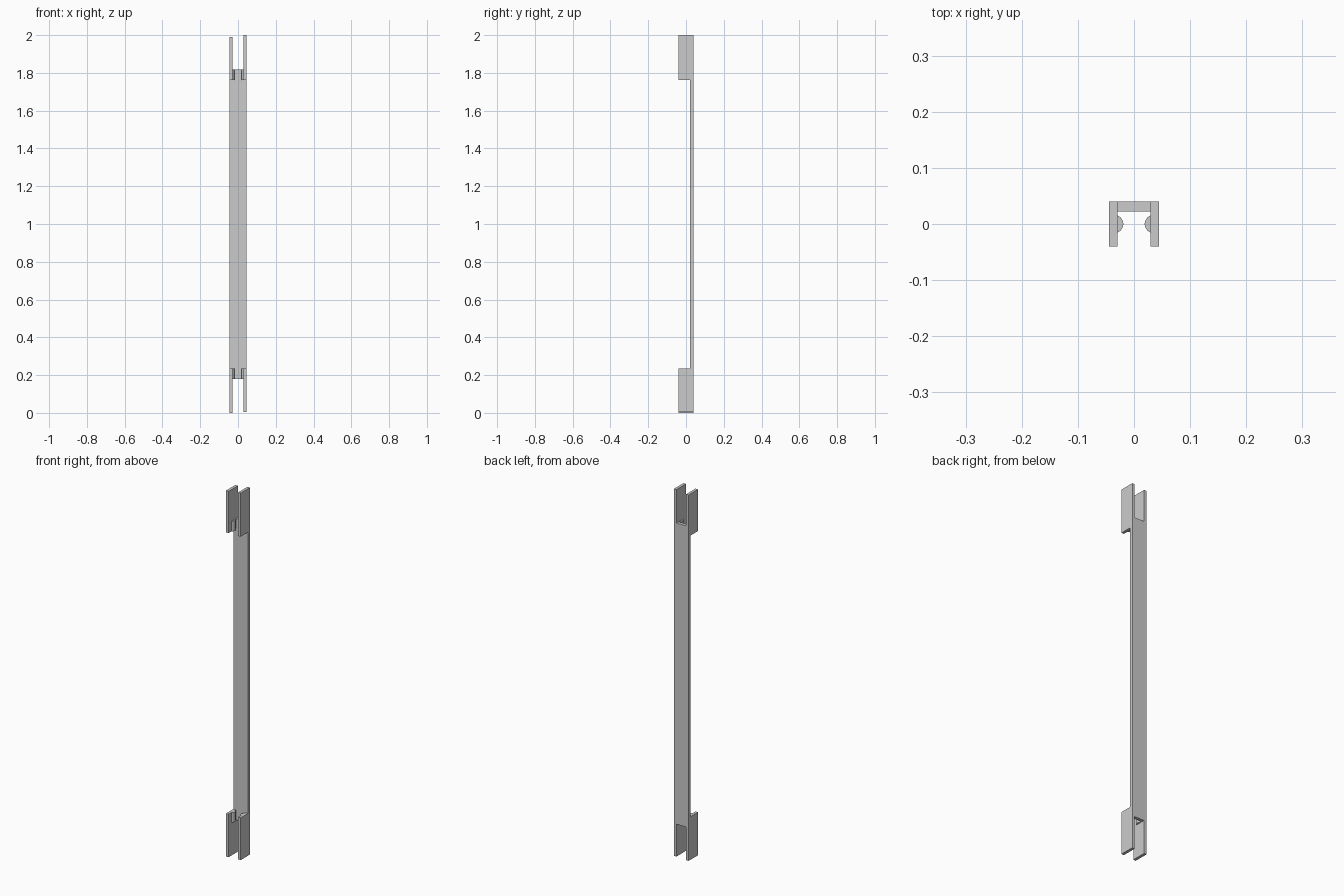
import bpy, bmesh, math

if "Cube" in bpy.data.objects:
    bpy.data.objects.remove(bpy.data.objects["Cube"])

IN, OUT = 0.029, 0.0442      # inner and outer x of the side rails
FRONT, WEB, BACK = -0.04, 0.0225, 0.04
LOW, HIGH = 0.234, 1.763     # where the fork cheeks start and end
WEB_LOW, WEB_HIGH = 0.18, 1.818


def prism(name, points, direction, smooth=False):
    """Extrude a closed planar outline along a direction."""
    bm = bmesh.new()
    face = bm.faces.new([bm.verts.new(p) for p in points])
    ext = bmesh.ops.extrude_face_region(bm, geom=[face], use_keep_orig=True)
    moved = [g for g in ext["geom"] if isinstance(g, bmesh.types.BMVert)]
    bmesh.ops.translate(bm, verts=moved, vec=direction)
    bmesh.ops.recalc_face_normals(bm, faces=bm.faces)
    mesh = bpy.data.meshes.new(name)
    bm.to_mesh(mesh)
    bm.free()
    obj = bpy.data.objects.new(name, mesh)
    bpy.context.collection.objects.link(obj)
    if smooth:
        bpy.ops.object.select_all(action='DESELECT')
        obj.select_set(True)
        bpy.context.view_layer.objects.active = obj
        bpy.ops.object.shade_smooth_by_angle(angle=math.radians(30))
    return obj


# Central flat web between the rails
prism("web_plate", [(-IN, WEB, WEB_LOW), (IN, WEB, WEB_LOW),
                    (IN, BACK, WEB_LOW), (-IN, BACK, WEB_LOW)],
      (0, 0, WEB_HIGH - WEB_LOW))

for side, label, z0, z1 in ((-1, "left", 0.0, 1.99), (1, "right", 0.004, 2.0)):
    # C-shaped rail: deep fork cheeks at both ends, thin in the middle
    outline = [(FRONT, z0), (BACK, z0), (BACK, z1), (FRONT, z1),
               (FRONT, HIGH), (WEB, HIGH), (WEB, LOW), (FRONT, LOW)]
    prism(label + "_rail", [(side * IN, y, z) for y, z in outline],
          (side * (OUT - IN), 0, 0))

    # Rounded guide ribs on the inner cheek faces
    half, depth = 0.015, 0.01
    r = (half ** 2 + depth ** 2) / (2 * depth)
    a = math.asin(half / r)
    for end, z, top in (("lower", WEB_LOW, LOW), ("upper", HIGH, WEB_HIGH)):
        arc = []
        for i in range(13):
            t = -a + 2 * a * i / 12
            x = IN - depth + r - r * math.cos(t)
            arc.append((side * x, r * math.sin(t), z))
        prism(f"{label}_{end}_rib", arc, (0, 0, top - z), True)
